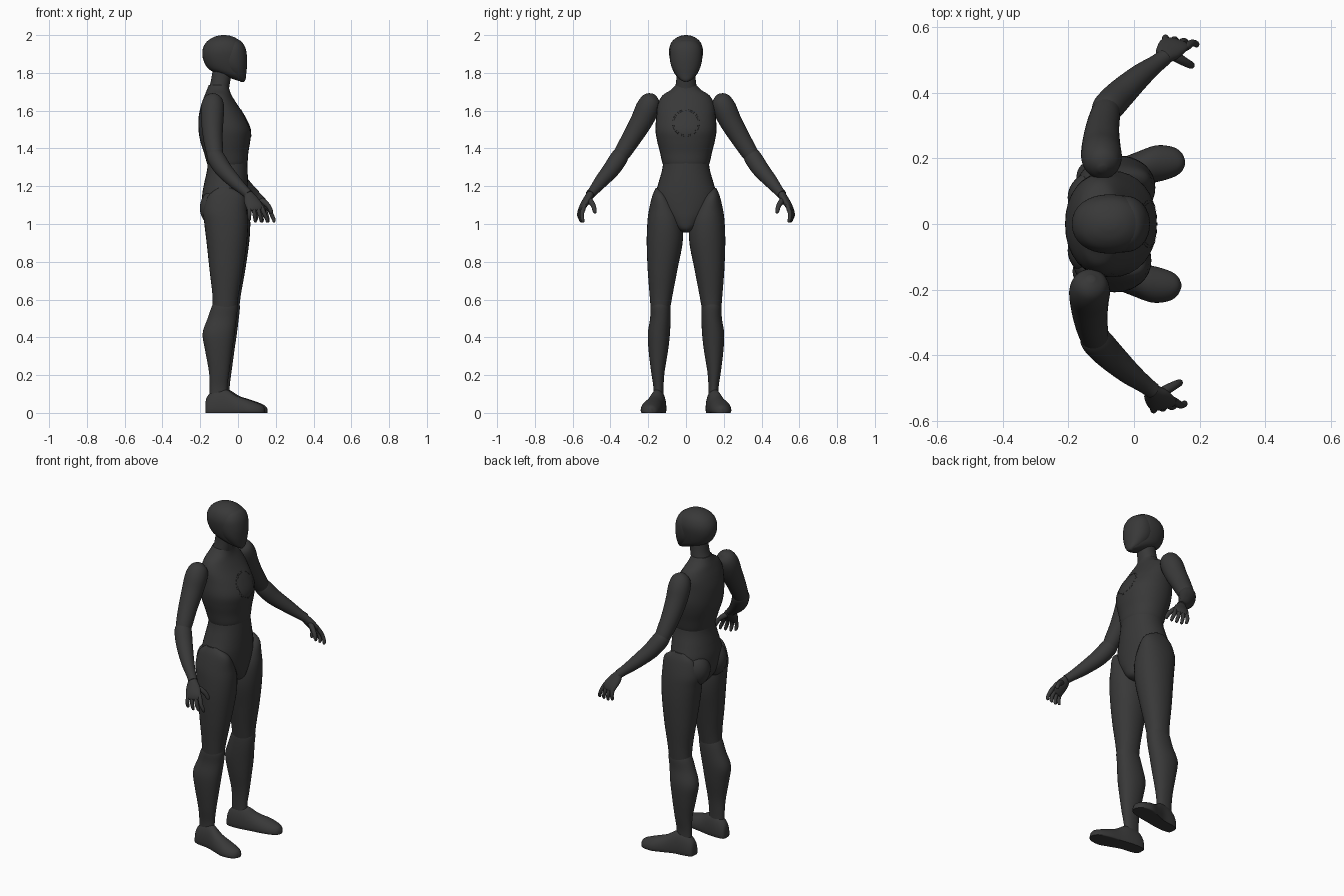
import bpy, bmesh
from math import sin, cos, pi, copysign
from mathutils import Vector

SEG, STEP = 32, 5
mat = bpy.data.materials.new("dark_grey")
mat.diffuse_color = (0.04, 0.04, 0.04, 1)


def finish(ob):
    ob.data.materials.append(mat)
    for p in ob.data.polygons:
        p.use_smooth = True
    bpy.ops.object.select_all(action='DESELECT')
    ob.select_set(True)
    bpy.context.view_layer.objects.active = ob
    bpy.ops.object.shade_smooth_by_angle(angle=0.9)


def spline(keys):
    """Catmull-Rom resampling of key tuples."""
    ks = [keys[0]] + list(keys) + [keys[-1]]
    rows = []
    for i in range(1, len(ks) - 2):
        for s in range(STEP):
            t = s / STEP
            rows.append([0.5 * (2*b + (c - a)*t + (2*a - 5*b + 4*c - d)*t*t + (3*b - a - 3*c + d)*t**3)
                         for a, b, c, d in zip(*ks[i-1:i+3])])
    return rows + [list(keys[-1])]


def loft(name, keys, ring, side=1, dx=0.0):
    """Skin rings along the keys; side=-1 mirrors across y."""
    rows = spline(keys)
    bm = bmesh.new()
    loops = []
    for i in range(len(rows)):
        vs = []
        for j in range(SEG):
            p = ring(rows, i, 2 * pi * j / SEG)
            vs.append(bm.verts.new((p[0] + dx, p[1] * side, p[2])))
        loops.append(vs)
    for a, b in zip(loops, loops[1:]):
        for j in range(SEG):
            k = (j + 1) % SEG
            bm.faces.new((a[j], a[k], b[k], b[j]))
    bm.faces.new(loops[0])
    bm.faces.new(loops[-1])
    bmesh.ops.recalc_face_normals(bm, faces=bm.faces)
    me = bpy.data.meshes.new(name)
    bm.to_mesh(me)
    bm.free()
    ob = bpy.data.objects.new(name, me)
    bpy.context.collection.objects.link(ob)
    finish(ob)
    return ob


def level(rows, i, a, power=2.15):
    # horizontal ring: z, x back, x front, y inner, y outer
    z, xb, xf, y0, y1 = rows[i]
    c = copysign(abs(cos(a)) ** (2 / power), cos(a))
    s = copysign(abs(sin(a)) ** (2 / power), sin(a))
    return ((xb + xf) / 2 + (xf - xb) / 2 * c, (y0 + y1) / 2 + (y1 - y0) / 2 * s, z)


def sole(rows, i, a):
    # upright foot ring with flat bottom: x, y centre, half width, height
    x, yc, hw, top = rows[i]
    return (x, yc + hw * cos(a), max(0.0, top * (0.2 + 0.8 * sin(a))))


def limb(rows, i, a):
    # ring square to the path: x, y, z, radius across, radius through
    p, q = rows[max(i - 1, 0)], rows[min(i + 1, len(rows) - 1)]
    t = (Vector(q[:3]) - Vector(p[:3])).normalized()
    u = Vector((1, -0.2, 0.1))
    u = (u - t * u.dot(t)).normalized()
    return Vector(rows[i][:3]) + u * (rows[i][3] * cos(a)) + t.cross(u) * (rows[i][4] * sin(a))


def centred(rows):
    return [(z, b, f, -w, w) for z, b, f, w in rows]


def tube(rows):
    return [(x, y, z, r, r) for x, y, z, r in rows]


# head and face plate
head = [(1.755, .012, .03, .012), (1.765, -.02, .037, .032), (1.79, -.09, .04, .056), (1.82, -.155, .043, .071),
        (1.87, -.184, .045, .085), (1.92, -.188, .041, .09), (1.96, -.17, .02, .078),
        (1.985, -.138, -.012, .053), (1.997, -.105, -.045, .024), (2.0, -.08, -.07, .004)]
loft("head", centred(head), level)
face = [(1.752, .015, .032, .01), (1.765, -.005, .04, .03), (1.79, -.05, .043, .054), (1.83, -.09, .047, .076),
        (1.88, -.11, .048, .086), (1.93, -.1, .04, .082), (1.965, -.08, .019, .06), (1.98, -.06, -.01, .025)]
loft("face_plate", centred(face), level)

# neck
loft("neck", centred([(1.62, -.17, -.04, .07), (1.7, -.16, -.048, .06), (1.75, -.145, -.042, .053),
                      (1.79, -.138, -.035, .05), (1.84, -.13, -.03, .05)]), level)

# chest and pelvis
chest = loft("chest", centred([
    (1.735, -.155, -.05, .056), (1.71, -.165, -.045, .08), (1.68, -.177, -.033, .125), (1.63, -.195, -.002, .15),
    (1.57, -.208, .038, .157), (1.5, -.209, .068, .162), (1.44, -.2, .065, .153), (1.38, -.181, .055, .138),
    (1.33, -.167, .051, .127), (1.31, -.16, .044, .12)]), level)
loft("pelvis", centred([
    (1.4, -.16, .045, .115), (1.3, -.162, .05, .124), (1.22, -.178, .053, .145), (1.15, -.19, .053, .163),
    (1.08, -.187, .05, .15), (1.02, -.165, .045, .1), (.97, -.12, .03, .045), (.955, -.07, -.02, .015)]), level)

# round emblem-free ring laid on the chest
bpy.ops.mesh.primitive_torus_add(major_radius=.068, minor_radius=.004, major_segments=48, minor_segments=8,
                                 location=(.3, 0, 1.535), rotation=(0, pi / 2, 0))
ring = bpy.context.object
ring.name = "chest_ring"
wrap = ring.modifiers.new("wrap", 'SHRINKWRAP')
wrap.target, wrap.wrap_method, wrap.offset = chest, 'PROJECT', .002
wrap.use_project_z = True
wrap.use_positive_direction = wrap.use_negative_direction = True
finish(ring)

for side, tag in ((1, "left"), (-1, "right")):
    leg, arm = .006 * side, .018 * side

    # buttock
    bpy.ops.mesh.primitive_uv_sphere_add(segments=32, ring_count=20, location=(-.115, .08 * side, 1.085))
    glute = bpy.context.object
    glute.name = tag + "_buttock"
    glute.scale = (.087, .082, .1)
    finish(glute)

    # leg
    loft(tag + "_thigh", [
        (1.19, -.1, -.03, .135, .16), (1.15, -.15, .035, .095, .178), (1.07, -.178, .053, .04, .197),
        (1.0, -.172, .059, .018, .205), (.9, -.16, .053, .018, .208), (.76, -.145, .033, .045, .203),
        (.63, -.13, .01, .07, .193), (.54, -.128, -.002, .086, .186), (.48, -.13, -.015, .095, .18)],
        level, side, leg)
    loft(tag + "_shin", [
        (.59, -.12, -.002, .09, .18), (.56, -.134, .004, .083, .188), (.5, -.155, -.002, .082, .19),
        (.42, -.181, -.012, .085, .202), (.33, -.168, -.025, .095, .198), (.22, -.148, -.04, .113, .185),
        (.14, -.144, -.05, .119, .173), (.08, -.144, -.05, .12, .172)], level, side, leg)
    loft(tag + "_foot", [
        (-.167, .142, .012, .045), (-.158, .143, .032, .085), (-.12, .146, .042, .12), (-.06, .152, .044, .125),
        (0, .168, .05, .09), (.06, .183, .056, .07), (.11, .188, .047, .052), (.138, .188, .03, .038),
        (.15, .187, .006, .02)], sole, side, leg)

    # arm
    loft(tag + "_upper_arm", tube([
        (-.113, .166, 1.684, .012), (-.114, .175, 1.67, .04), (-.115, .187, 1.648, .055), (-.117, .206, 1.608, .062),
        (-.118, .235, 1.545, .059), (-.115, .285, 1.46, .052), (-.105, .335, 1.38, .045),
        (-.098, .357, 1.345, .038)]), limb, side, arm)
    loft(tag + "_forearm", tube([
        (-.114, .335, 1.385, .025), (-.108, .342, 1.373, .04), (-.095, .358, 1.345, .047), (-.06, .395, 1.29, .045),
        (0, .45, 1.225, .036), (.05, .488, 1.178, .027), (.075, .507, 1.156, .025)]), limb, side, arm)

    # hand
    loft(tag + "_palm", [
        (.06, .497, 1.172, .02, .018), (.073, .508, 1.155, .026, .02), (.085, .522, 1.13, .038, .021),
        (.102, .543, 1.098, .044, .018), (.112, .552, 1.078, .04, .013), (.114, .554, 1.07, .02, .006)],
        limb, side, arm)
    for i in range(4):
        x, y, k = .078 + .023 * i, .558 - .005 * i, .008 * i
        tip = 1.022 if i == 0 else 1.012
        loft(f"{tag}_finger_{i + 1}", tube([
            (x - .008, y - .008, 1.1, .009), (x, y, 1.08, .0115), (x + k / 2, y + .008, 1.052, .0105),
            (x + k, y + .005, tip + .013, .0095), (x + k + .001, y + .001, tip, .007),
            (x + k + .001, y, tip - .004, .002)]), limb, side, arm)
    loft(tag + "_thumb", tube([
        (.09, .52, 1.135, .014), (.118, .504, 1.118, .015), (.143, .49, 1.095, .0125), (.155, .484, 1.072, .011),
        (.158, .482, 1.06, .008), (.159, .482, 1.056, .002)]), limb, side, arm)
